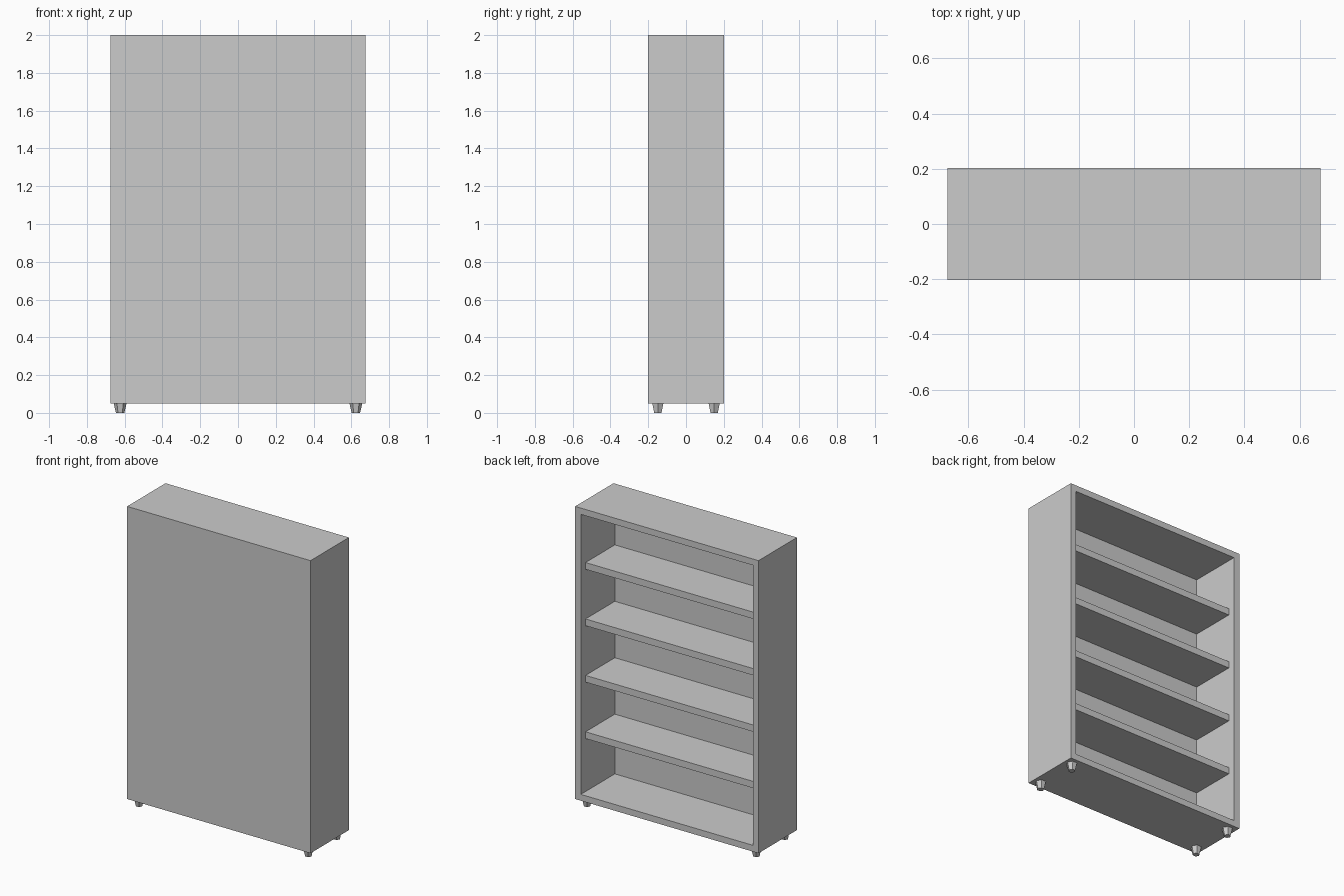
import bpy

if "Cube" in bpy.data.objects:
    bpy.data.objects.remove(bpy.data.objects["Cube"])

W, D = 0.676, 0.202          # half width, half depth
Z0, Z1 = 0.05, 2.0           # bottom and top of the case
T = 0.042                    # board thickness
BACK = -0.156                # inner face of the closed panel


def box(name, x0, x1, y0, y1, z0, z1):
    bpy.ops.mesh.primitive_cube_add(
        size=1, location=((x0 + x1) / 2, (y0 + y1) / 2, (z0 + z1) / 2))
    ob = bpy.context.object
    ob.name = name
    ob.data.name = name
    for v in ob.data.vertices:
        v.co.x *= x1 - x0
        v.co.y *= y1 - y0
        v.co.z *= z1 - z0
    return ob


# Case: solid block with the compartment cut out of its open (+y) side
case = box("case", -W, W, -D, D, Z0, Z1)
cutter = box("compartment_cutter", -W + T, W - T, BACK, D + 0.1, Z0 + T, Z1 - T)
cutter.hide_render = True
cutter.hide_set(True)
cut = case.modifiers.new("compartment", "BOOLEAN")
cut.operation = "DIFFERENCE"
cut.solver = "EXACT"
cut.object = cutter

# Shelves, set back from the opening
for i in range(4):
    top = 0.49 + i * 0.376
    box(f"shelf_{i + 1}", -W + T, W - T, BACK, 0.152, top - 0.045, top)

# Tapered six-sided feet
for side, sx in (("left", -1), ("right", 1)):
    for end, sy in (("front", -1), ("back", 1)):
        bpy.ops.mesh.primitive_cone_add(
            vertices=6, radius1=0.022, radius2=0.034, depth=Z0,
            location=(sx * 0.624, sy * 0.149, Z0 / 2), rotation=(0, 0, 1.5708 / 3))
        foot = bpy.context.object
        foot.name = f"{end}_{side}_foot"
